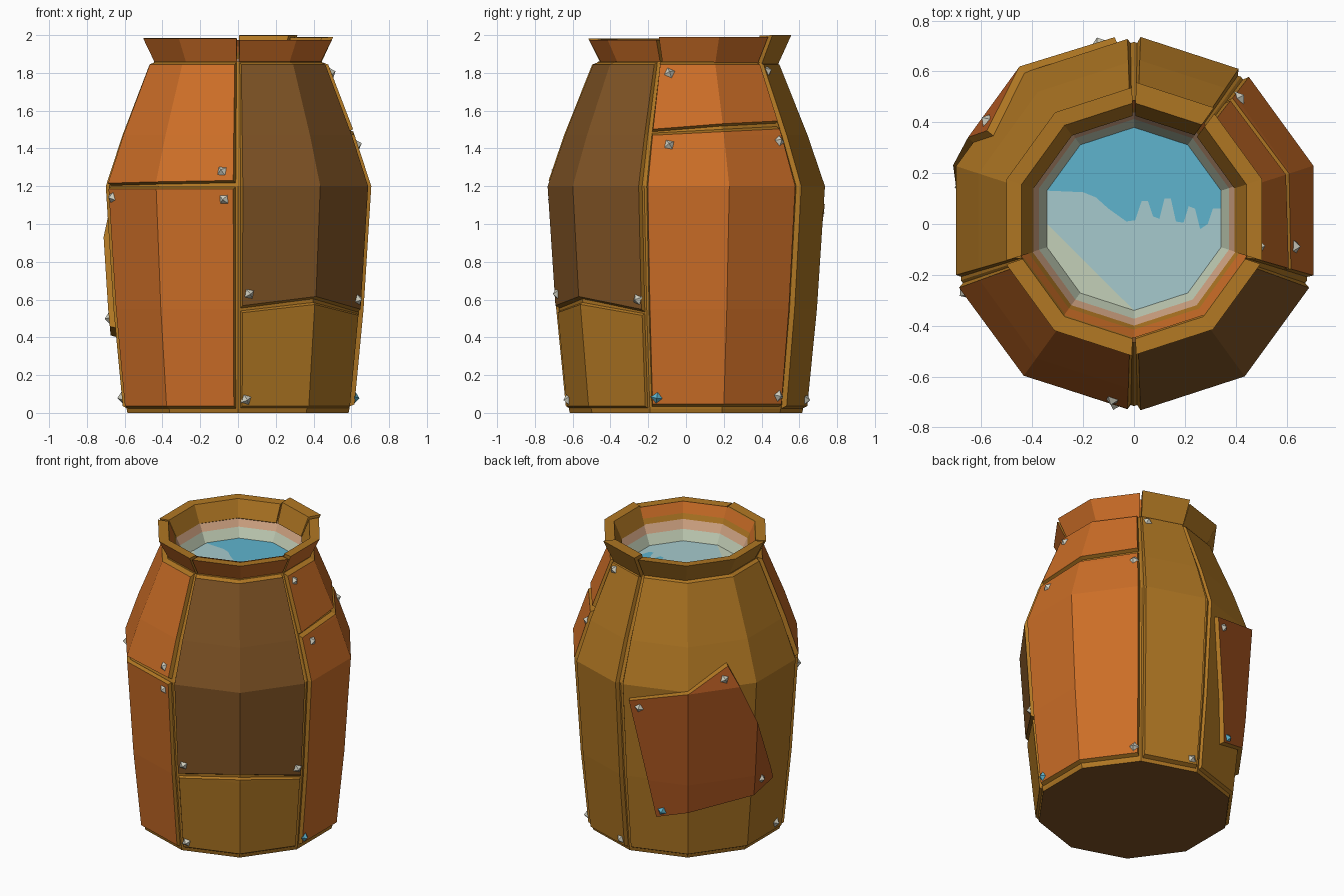
import bpy, bmesh, math
from mathutils import Vector, Matrix

if "Cube" in bpy.data.objects:
    bpy.data.objects.remove(bpy.data.objects["Cube"])


def lin(c):
    c /= 255
    return c / 12.92 if c <= 0.04045 else ((c + 0.055) / 1.055) ** 2.4


COLOURS = {
    "gold": (176, 119, 35), "orange": (204, 110, 39), "rust": (172, 86, 32),
    "brown": (128, 84, 37), "pale_stone": (208, 207, 192), "blue": (95, 180, 206),
    "light_teal": (166, 202, 205), "mint": (196, 208, 184), "peach": (214, 168, 134),
}
MATS = {}
for n, rgb in COLOURS.items():
    MATS[n] = bpy.data.materials.new(n)
    MATS[n].diffuse_color = (*[lin(c) for c in rgb], 1)


def finish(bm, name, mats):
    me = bpy.data.meshes.new(name)
    bm.to_mesh(me)
    bm.free()
    for m in mats:
        me.materials.append(MATS[m])
    ob = bpy.data.objects.new(name, me)
    bpy.context.collection.objects.link(ob)
    return ob


# ten-sided body: corner radius by height
PROFILE = [(0.0, 0.615), (0.02, 0.642), (0.55, 0.695), (1.2, 0.738), (1.47, 0.645), (1.86, 0.488)]


def radius(z):
    for (z0, r0), (z1, r1) in zip(PROFILE, PROFILE[1:]):
        if z <= z1:
            return r0 + (r1 - r0) * (z - z0) / (z1 - z0)
    return PROFILE[-1][1]


def ring_pt(deg, r, z, dy=0.0):
    # point on a decagon with a corner facing the front
    k = math.cos(math.radians(18)) / math.cos(math.radians((deg + 90) % 36 - 18))
    a = math.radians(deg)
    return Vector((r * k * math.cos(a), r * k * math.sin(a) + dy, z))


def surf(deg, z, w=0.0):
    return ring_pt(deg, radius(z) + w, z)


# inner body shell, open at the top
bm = bmesh.new()
rings = [[bm.verts.new(surf(-90 + 36 * i, z, -0.022 if z > 0 else 0)) for i in range(10)]
         for z, r in PROFILE]
for a, b in zip(rings, rings[1:]):
    for i in range(10):
        j = (i + 1) % 10
        bm.faces.new((a[i], a[j], b[j], b[i]))
bm.faces.new(rings[0][::-1]).material_index = 1
finish(bm, "pot_body", ["gold", "brown"])

SCALE = 0.7  # degrees unrolled to length


def plate(name, pts, colour, top, low=-0.03, edge=0.016):
    """Outline in (degrees, height), wrapped on the body with sloped gold edges."""
    bm = bmesh.new()
    f = bm.faces.new([bm.verts.new((math.radians(d) * SCALE, z, low)) for d, z in pts])
    f.material_index = 1
    bm.normal_update()
    ring = bmesh.ops.inset_individual(bm, faces=[f], thickness=edge, depth=top - low,
                                      use_even_offset=True)["faces"]
    for g in ring:
        g.material_index = 0
    f.material_index = 1
    cuts = [((math.radians(-90 + 36 * i) * SCALE, 0, 0), (1, 0, 0)) for i in range(12)]
    cuts += [((0, z, 0), (0, 1, 0)) for z, r in PROFILE[1:-1]]
    for co, no in cuts:
        bmesh.ops.bisect_plane(bm, geom=bm.verts[:] + bm.edges[:] + bm.faces[:],
                               dist=1e-5, plane_co=co, plane_no=no)
    for v in bm.verts:
        v.co = surf(math.degrees(v.co.x / SCALE), v.co.y, v.co.z)
    return finish(bm, name, ["gold", colour])


# wall plates
G = 0.7
plate("front_left_lower_plate", [(198 + G, .02), (270 - G, .02), (270 - G, 1.2), (198 + G, 1.2)], "orange", 0.0)
plate("front_left_upper_plate", [(198 + G, 1.2), (270 - G, 1.215), (270 - G, 1.86), (198 + G, 1.86)], "orange", 0.008)
plate("front_right_upper_plate", [(-90 + G, .55), (-54, .60), (-18 - G, .53), (-18 - G, 1.86), (-90 + G, 1.86)], "brown", 0.003)
plate("front_right_lower_plate", [(-90 + G, .02), (-18 - G, .02), (-18 - G, .53), (-54, .59), (-90 + G, .545)], "gold", -0.006)
plate("right_lower_plate", [(-18 + G, .03), (54 - G, .03), (54 - G, 1.52), (18, 1.505), (-18 + G, 1.485)], "orange", 0.004)
plate("right_upper_plate", [(-18 + G, 1.485), (18, 1.515), (54 - G, 1.53), (54 - G, 1.86), (-18 + G, 1.86)], "orange", 0.008)
plate("back_narrow_plate", [(54 + G, .02), (90 - G, .02), (90 - G, 1.86), (54 + G, 1.86)], "gold", 0.006)
plate("back_left_plate", [(90 + G, .02), (198 - G, .02), (198 - G, 1.86), (90 + G, 1.86)], "gold", -0.002)
plate("back_patch", [(108, .28), (126, .34), (162, .40), (180, .45), (148, 1.35), (126, 1.21), (95, 1.11)],
      "rust", 0.028, low=-0.01, edge=0.01)

# flared collar in sections with small gaps
DY = 0.012


def collar(name, a0, a1, colour, dz, dr):
    bm = bmesh.new()
    angs = [a0 + 0.8] + [a for a in range(-90, 300, 36) if a0 < a < a1] + [a1 - 0.8]
    sec = [(.455 + dr, 1.84), (.528 + dr, 1.975 + dz), (.465, 1.972 + dz), (.415, 1.87)]
    rows = [[bm.verts.new(ring_pt(a, r, z, DY)) for r, z in sec] for a in angs]
    for p, q in zip(rows, rows[1:]):
        for i in range(4):
            j = (i + 1) % 4
            bm.faces.new((p[i], q[i], q[j], p[j])).material_index = 1 if i == 0 else 0
    bm.faces.new(rows[0])
    bm.faces.new(rows[-1][::-1])
    bmesh.ops.recalc_face_normals(bm, faces=bm.faces[:])
    finish(bm, name, ["gold", colour])


for args in [("collar_front_left", 198, 270, "orange", 0.008, 0.005),
             ("collar_front_right", -90, -18, "orange", 0.0, 0.0),
             ("collar_right", -18, 54, "orange", 0.015, 0.002),
             ("collar_back", 54, 90, "gold", 0.025, 0.02),
             ("collar_back_left", 90, 198, "gold", 0.01, 0.0)]:
    collar(*args)

# banded funnel inside the neck
TOP_R, TOP_Z, LOW_R, LOW_Z = 0.468, 1.975, 0.36, 1.75
bm = bmesh.new()
rows = []
for t in (0, .3, .45, .7, 1):
    rows.append([bm.verts.new(ring_pt(-90 + 36 * i, TOP_R + (LOW_R - TOP_R) * t,
                                      TOP_Z + (LOW_Z - TOP_Z) * t, 0.02)) for i in range(10)])
for k, (a, b) in enumerate(zip(rows, rows[1:])):
    for i in range(10):
        j = (i + 1) % 10
        bm.faces.new((a[i], b[i], b[j], a[j])).material_index = k
bmesh.ops.reverse_faces(bm, faces=[f for f in bm.faces if f.normal.z < 0])
bm.normal_update()
if bm.faces[:][0].normal.z < 0:
    bmesh.ops.reverse_faces(bm, faces=bm.faces[:])
finish(bm, "neck_funnel", ["orange", "gold", "peach", "mint"])


# water surface and its painted shapes
def flat(name, pts, z, colour):
    bm = bmesh.new()
    f = bm.faces.new([bm.verts.new((x, y, z)) for x, y in pts])
    bm.normal_update()
    if f.normal.z < 0:
        f.normal_flip()
    bmesh.ops.triangulate(bm, faces=[f])
    finish(bm, name, [colour])


rim = [ring_pt(-90 + 36 * i, LOW_R, 0, 0.02).xy[:] for i in range(10)]
flat("water_surface", rim, LOW_Z, "light_teal")
flat("water_pale_shape", [(-.342, 0), rim[8], rim[9], rim[0]], LOW_Z + .003, "mint")
wave = [(-.2, .125), (-.15, .105), (-.1, .06), (-.03, .01), (.005, .015), (.03, .09), (.055, .09),
        (.075, .03), (.1, .02), (.12, .1), (.145, .1), (.165, .01), (.195, .005), (.215, .07),
        (.24, .06), (.26, -.02), (.29, .0), (.31, .06), (.342, .06)]
flat("water_blue_shape", wave + rim[3:8], LOW_Z + .003, "blue")

# pyramid studs: degrees, height, plate offset, blue or not
STUDS = [(263, 1.28, .008, 0), (202, 1.14, 0, 0), (264, 1.13, 0, 0), (190, .08, 0, 0),
         (-85, .63, .003, 0), (-22, .60, .003, 0), (-86, .07, -.006, 0),
         (-10, 1.80, .008, 0), (-8, 1.42, .004, 0), (50, 1.44, .004, 0),
         (-14, .08, .004, 1), (50, .09, .004, 0), (60, 1.81, .006, 0), (85, .07, .006, 0),
         (101, 1.06, .028, 0), (145, 1.26, .028, 0), (168, .5, .028, 0), (112, .34, .028, 1)]
bm = bmesh.new()
for d, z, w, blue in STUDS:
    mid = math.floor((d + 90) / 36) * 36 - 72
    slope = (radius(z + .02) - radius(z - .02)) / .04 * math.cos(math.radians(18))
    a = math.radians(mid)
    n = Vector((math.cos(a), math.sin(a), -slope)).normalized()
    m = Matrix.Translation(surf(d, z, w) + n * 0.01) @ n.to_track_quat("Z", "Y").to_matrix().to_4x4()
    m = m @ Matrix.Rotation(math.radians(d * 7), 4, "Z")
    before = set(bm.faces)
    bmesh.ops.create_cone(bm, cap_ends=True, segments=4, radius1=0.034, radius2=0.0,
                          depth=0.026, matrix=m)
    for f in set(bm.faces) - before:
        f.material_index = blue
finish(bm, "corner_studs", ["pale_stone", "blue"])

for m in bpy.data.materials:
    if m.users and not m.is_grease_pencil:
        m.use_nodes = True
        m.node_tree.nodes["Principled BSDF"].inputs["Base Color"].default_value = m.diffuse_color
